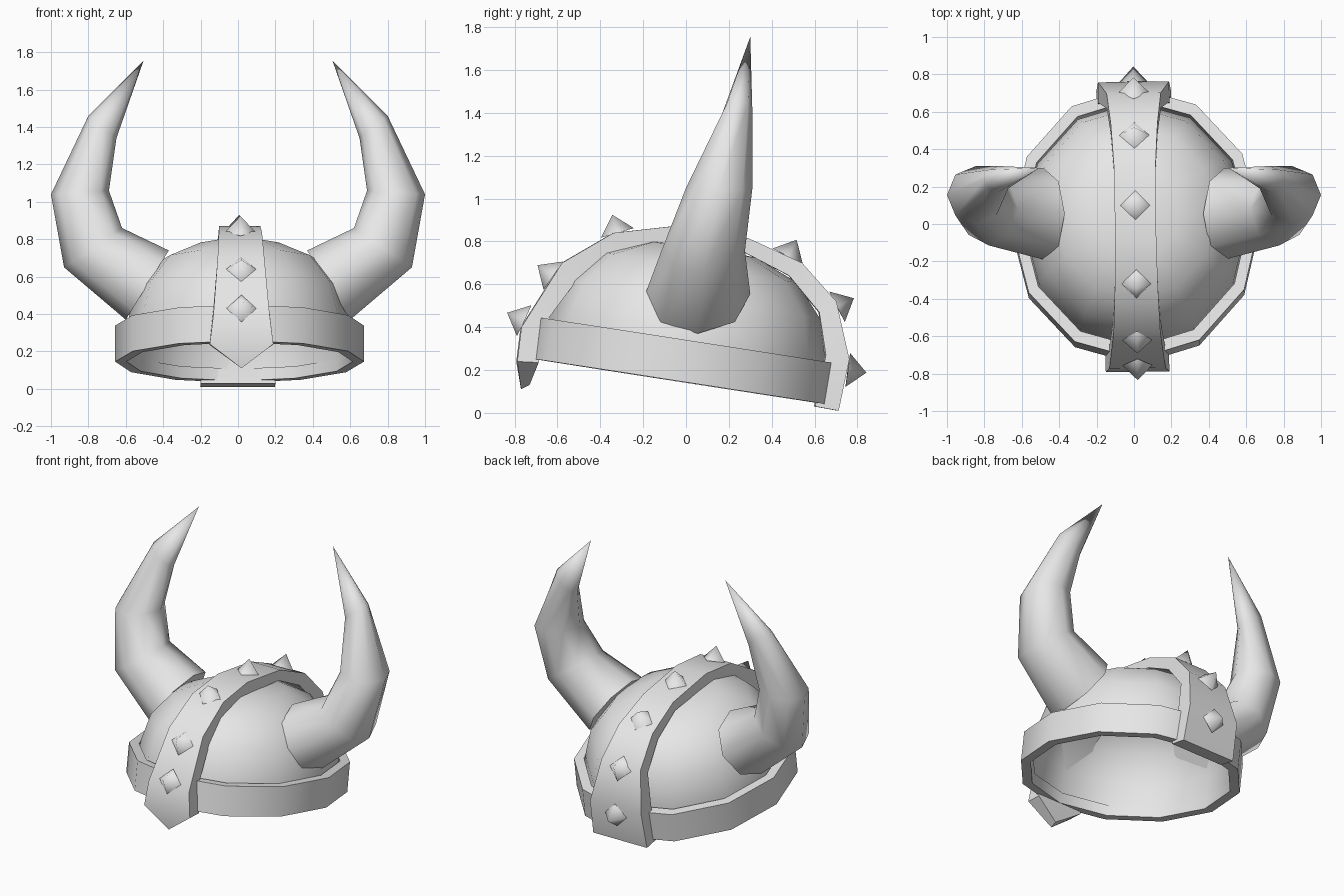
import bpy, bmesh, math
from math import sin, cos, pi, radians
from mathutils import Matrix, Vector

if "Cube" in bpy.data.objects:
    bpy.data.objects.remove(bpy.data.objects["Cube"])

GREY = (0.8, 0.8, 0.8, 1)
metal = bpy.data.materials.new("light grey")
metal.use_nodes = True
metal.diffuse_color = GREY
metal.node_tree.nodes["Principled BSDF"].inputs["Base Color"].default_value = GREY

YAW = Matrix.Translation((0.008, 0, 0)) @ Matrix.Rotation(radians(0.8), 4, 'Z')
TILT = YAW @ Matrix.Rotation(radians(-8.8), 4, 'X')
SIDES = 12


def finish(name, bm, matrix, angle):
    """Turn a bmesh into a shaded object."""
    bmesh.ops.transform(bm, matrix=matrix, verts=bm.verts)
    bmesh.ops.recalc_face_normals(bm, faces=bm.faces)
    mesh = bpy.data.meshes.new(name)
    bm.to_mesh(mesh)
    bm.free()
    mesh.materials.append(metal)
    obj = bpy.data.objects.new(name, mesh)
    bpy.context.collection.objects.link(obj)
    bpy.ops.object.select_all(action='DESELECT')
    obj.select_set(True)
    bpy.context.view_layer.objects.active = obj
    bpy.ops.object.shade_smooth_by_angle(angle=radians(angle))
    return obj


def skin(bm, rings, closed=False):
    """Join consecutive closed rings of vertices with quads."""
    pairs = list(zip(rings, rings[1:]))
    if closed:
        pairs.append((rings[-1], rings[0]))
    for a, b in pairs:
        n = len(a)
        for i in range(n):
            j = (i + 1) % n
            bm.faces.new((a[i], a[j], b[j], b[i]))


def oval(bm, rx, ry, z):
    return [bm.verts.new((rx * cos(2 * pi * i / SIDES),
                          ry * sin(2 * pi * i / SIDES) - 0.047, z))
            for i in range(SIDES)]


# Dome shell, open below
bm = bmesh.new()
profile = [(1.01, 0.2), (1, 0.35), (0.92, 0.53), (0.72, 0.68), (0.4, 0.765)]
rings = [oval(bm, 0.6 * s, 0.65 * s, z) for s, z in profile]
skin(bm, rings)
top = bm.verts.new((0, -0.047, 0.785))
for i in range(SIDES):
    bm.faces.new((rings[-1][i], rings[-1][(i + 1) % SIDES], top))
finish("dome", bm, TILT, 60)

# Brow band around the rim
bm = bmesh.new()
skin(bm, [oval(bm, 0.665, 0.735, 0.14), oval(bm, 0.665, 0.735, 0.335),
          oval(bm, 0.605, 0.67, 0.335), oval(bm, 0.605, 0.67, 0.14)], True)
finish("brow_band", bm, TILT, 45)

# Crest strap from brow to nape: outer (y, z), inner (y, z), half width
STRAP = [((-0.79, 0.24), (-0.69, 0.235), 0.17), ((-0.77, 0.40), (-0.66, 0.42), 0.15),
         ((-0.58, 0.70), (-0.51, 0.62), 0.125), ((-0.34, 0.84), (-0.32, 0.745), 0.115),
         ((-0.07, 0.87), (-0.09, 0.79), 0.11), ((0.29, 0.815), (0.27, 0.75), 0.11),
         ((0.54, 0.70), (0.48, 0.64), 0.125), ((0.70, 0.52), (0.62, 0.47), 0.145),
         ((0.76, 0.25), (0.65, 0.27), 0.19), ((0.71, 0.01), (0.60, 0.03), 0.20)]
bm = bmesh.new()
rings = [[bm.verts.new(p) for p in ((-w, *o), (w, *o), (w, *i), (-w, *i))]
         for o, i, w in STRAP]
skin(bm, rings)
bm.faces.new(rings[-1])
# pointed nose tip
a, b, c, d = rings[0]
tip = bm.verts.new((0, -0.77, 0.11))
heel = bm.verts.new((0, -0.73, 0.13))
for f in ((a, b, tip), (c, d, heel), (b, c, heel, tip), (d, a, tip, heel)):
    bm.faces.new(f)
finish("crest_strap", bm, YAW, 42)

# Pyramid studs along the strap: base centre (y, z) and outward angle
STUDS = [(-0.755, 0.43, 155), (-0.62, 0.64, 146), (-0.32, 0.84, 106), (0.10, 0.843, 82),
         (0.475, 0.73, 62), (0.705, 0.495, 27), (0.755, 0.20, -8)]
for k, (y, z, deg) in enumerate(STUDS):
    out = Vector((0, cos(radians(deg)), sin(radians(deg))))
    side = Vector((1, 0, 0))
    along = out.cross(side)
    base = Vector((0, y, z))
    bm = bmesh.new()
    ring = [bm.verts.new(base + 0.08 * v) for v in (side, along, -side, -along)]
    apex = bm.verts.new(base + out * 0.088)
    for i in range(4):
        bm.faces.new((ring[i], ring[(i + 1) % 4], apex))
    bm.faces.new(ring)
    finish("stud_%d" % (k + 1), bm, YAW, 85)

# Curved horns: outer (x, z), inner (x, z), centre y, half depth
HORN = [((0.60, 0.37), (0.37, 0.74), 0.055, 0.245), ((0.93, 0.65), (0.62, 0.86), 0.08, 0.195),
        ((1.0, 1.04), (0.69, 1.06), 0.155, 0.155), ((0.80, 1.46), (0.65, 1.34), 0.24, 0.07)]
for name, sx in (("left_horn", 1), ("right_horn", -1)):
    bm = bmesh.new()
    rings = []
    for o, i, y, depth in HORN:
        ring = []
        for k in range(8):
            t = 2 * pi * k / 8
            f = (1 + cos(t)) / 2
            ring.append(bm.verts.new((sx * (i[0] + (o[0] - i[0]) * f), y + depth * sin(t),
                                      i[1] + (o[1] - i[1]) * f)))
        rings.append(ring)
    skin(bm, rings)
    bm.faces.new(rings[0])
    point = bm.verts.new((sx * 0.505, 0.30, 1.755))
    for k in range(8):
        bm.faces.new((rings[-1][k], rings[-1][(k + 1) % 8], point))
    finish(name, bm, Matrix.Translation((0, 0, 0)), 75)
